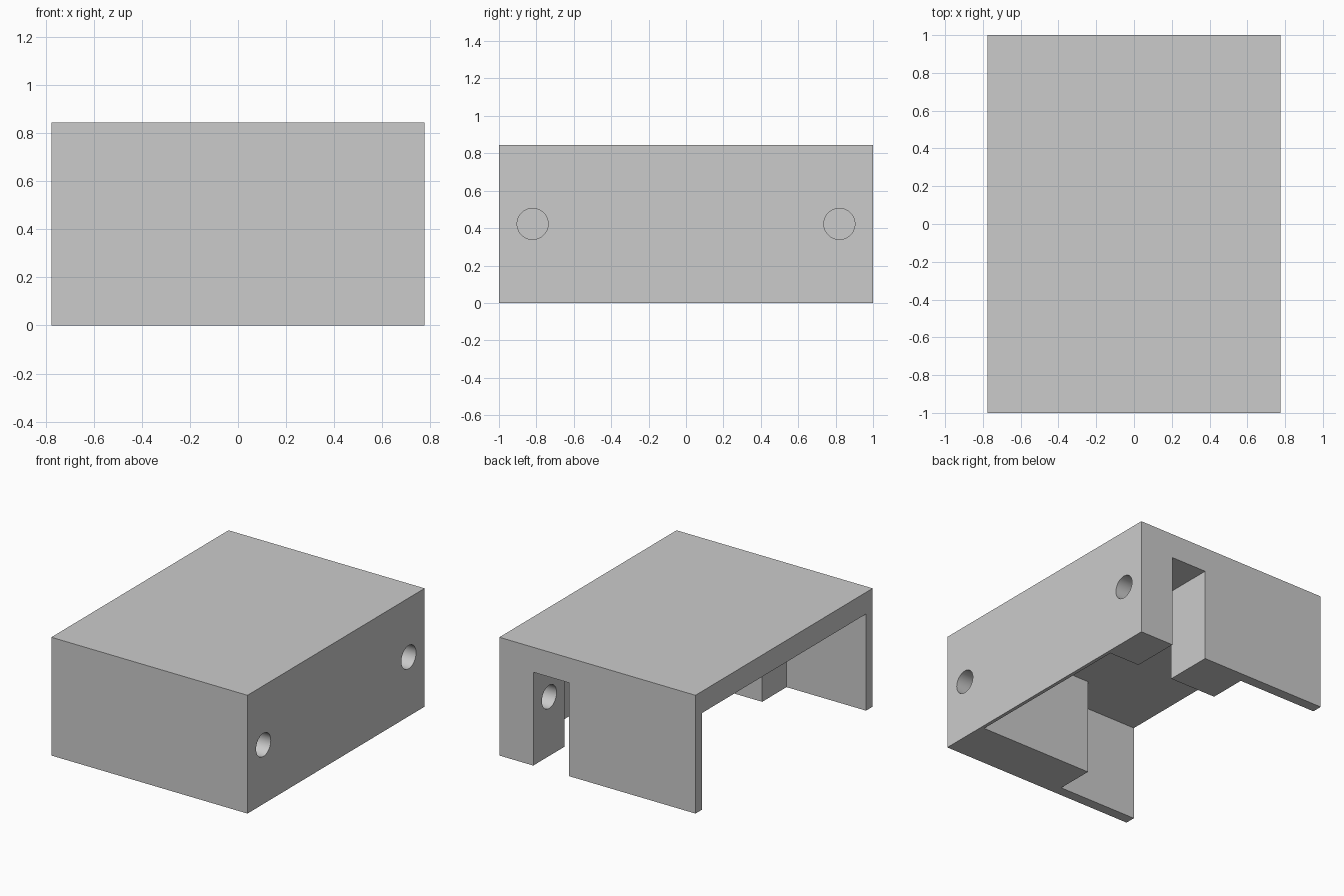
import bpy
import math

# Remove the default cube
default = bpy.data.objects.get("Cube")
if default:
    bpy.data.objects.remove(default, do_unlink=True)

# Overall size
HALF_X, HALF_Y, HEIGHT = 0.775, 1.0, 0.845
CEILING = 0.69        # underside of the roof
SIDE_INNER = 0.75     # inner face of the closed side wall
END_INNER = 0.925     # inner faces of the two end walls
BLOCK_Y = 0.65        # inner faces of the thick end blocks
BLOCK_X = -0.147      # where the thick blocks stop
BELOW = -0.1          # cutters reach past the bottom

grey = bpy.data.materials.new("light grey")
grey.use_nodes = True
colour = (0.6, 0.6, 0.6, 1)
grey.diffuse_color = colour
grey.node_tree.nodes["Principled BSDF"].inputs["Base Color"].default_value = colour


def box(name, low, high):
    """Box between two opposite corners."""
    centre = [(a + b) / 2 for a, b in zip(low, high)]
    bpy.ops.mesh.primitive_cube_add(size=1, location=centre)
    ob = bpy.context.object
    ob.name = name
    ob.scale = [b - a for a, b in zip(low, high)]
    bpy.ops.object.transform_apply(location=True, rotation=True, scale=True)
    ob.data.materials.append(grey)
    return ob


def bore(name, y):
    """Round cutter entering the closed side wall."""
    depth = 0.35
    bpy.ops.mesh.primitive_cylinder_add(
        vertices=48, radius=0.083, depth=2 * depth,
        location=(HALF_X, y, HEIGHT / 2), rotation=(0, math.pi / 2, 0))
    ob = bpy.context.object
    ob.name = name
    bpy.ops.object.transform_apply(location=True, rotation=True, scale=True)
    ob.data.materials.append(grey)
    return ob


# Solid body
housing = box("housing", (-HALF_X, -HALF_Y, 0), (HALF_X, HALF_Y, HEIGHT))

# Hollow between the blocks, wider hollow at the open side, slot in the back, screw holes
cutters = [
    box("main_hollow", (-1, -BLOCK_Y, BELOW), (SIDE_INNER, BLOCK_Y, CEILING)),
    box("open_side_hollow", (-1.1, -END_INNER, BELOW - 0.05), (BLOCK_X, END_INNER, CEILING)),
    box("back_slot", (0.224, 0.5, BELOW - 0.1), (0.507, 1.1, 0.667)),
    bore("front_hole", -0.82),
    bore("back_hole", 0.82),
]

for cutter in cutters:
    bpy.ops.object.select_all(action="DESELECT")
    housing.select_set(True)
    bpy.context.view_layer.objects.active = housing
    cut = housing.modifiers.new(cutter.name, "BOOLEAN")
    cut.operation = "DIFFERENCE"
    cut.solver = "EXACT"
    cut.object = cutter
    bpy.ops.object.modifier_apply(modifier=cut.name)
    bpy.data.objects.remove(cutter, do_unlink=True)

# Smooth hole walls, crisp edges elsewhere
housing.select_set(True)
bpy.context.view_layer.objects.active = housing
bpy.ops.object.shade_smooth_by_angle(angle=math.radians(30))
